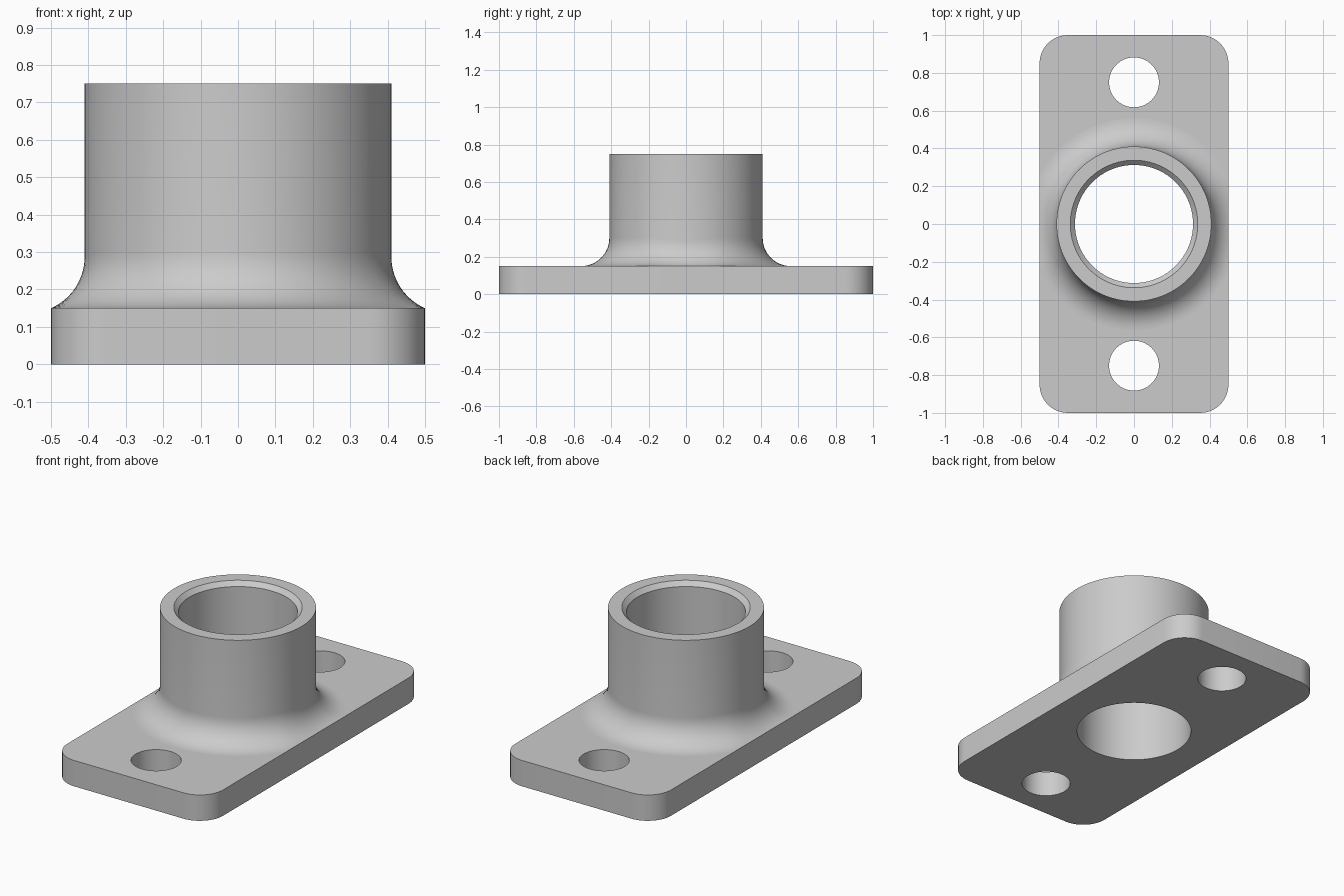
import bpy
import bmesh
from math import sin, cos, pi, sqrt, radians
from mathutils import Vector

if "Cube" in bpy.data.objects:
    bpy.data.objects.remove(bpy.data.objects["Cube"])

# Main sizes
HALF_W, HALF_L, CORNER = 0.5, 1.0, 0.15
PLATE_T, HEIGHT = 0.15, 0.75
OUTER_R, BORE_R, CHAMFER = 0.41, 0.3125, 0.025
FILLET = 0.15
HOLE_R, HOLE_Y = 0.132, 0.75
SEG, FILLET_STEPS = 96, 14

grey = bpy.data.materials.new("light grey metal")
grey.use_nodes = True
colour = (0.6, 0.6, 0.6, 1)
grey.diffuse_color = colour
grey.node_tree.nodes["Principled BSDF"].inputs["Base Color"].default_value = colour


def finish(bm, name):
    mesh = bpy.data.meshes.new(name)
    bm.to_mesh(mesh)
    bm.free()
    mesh.materials.append(grey)
    mesh.shade_smooth()
    mesh.set_sharp_from_angle(angle=radians(30))
    obj = bpy.data.objects.new(name, mesh)
    bpy.context.collection.objects.link(obj)
    return obj


def circle(r, cy=0.0, n=SEG):
    return [(r * cos(2 * pi * i / n), cy + r * sin(2 * pi * i / n)) for i in range(n)]


def rounded_rectangle(w, l, r, steps=12):
    pts = []
    for q, (sx, sy) in enumerate([(1, 1), (-1, 1), (-1, -1), (1, -1)]):
        for i in range(steps + 1):
            a = (q + i / steps) * pi / 2
            pts.append((sx * (w - r) + r * cos(a), sy * (l - r) + r * sin(a)))
    return pts


def bridge(bm, low, high):
    n = len(low)
    for j in range(n):
        k = (j + 1) % n
        bm.faces.new((low[j], low[k], high[k], high[j]))


# Base plate: rounded outline with the bore and two bolt holes
bm = bmesh.new()
outlines = [rounded_rectangle(HALF_W, HALF_L, CORNER), circle(BORE_R),
            circle(HOLE_R, HOLE_Y, 64), circle(HOLE_R, -HOLE_Y, 64)]
caps = {0.0: [], PLATE_T: []}
for outline in outlines:
    loops = []
    for z, edges in caps.items():
        verts = [bm.verts.new((x, y, z)) for x, y in outline]
        edges += [bm.edges.new((verts[i - 1], verts[i])) for i in range(len(verts))]
        loops.append(verts)
    bridge(bm, *loops)
for z, edges in caps.items():
    bmesh.ops.triangle_fill(bm, use_beauty=True, edges=edges,
                            normal=(0, 0, 1 if z else -1))
bmesh.ops.recalc_face_normals(bm, faces=bm.faces)
finish(bm, "base_plate")


# Collar: rolling-ball fillet that stays on the plate's side edges, then tube
def fillet_column(a):
    reach = OUTER_R + FILLET
    cx, cy = reach * cos(a), reach * sin(a)
    over = max(0.0, abs(cx) - HALF_W)
    rise = sqrt(FILLET ** 2 - over ** 2)
    centre = Vector((cx, cy, PLATE_T + rise))
    foot = Vector((-over if cx > 0 else over, 0, -rise)).normalized()
    wall = Vector((-cos(a), -sin(a), 0))
    angle = foot.angle(wall)
    column = []
    for i in range(FILLET_STEPS + 1):
        t = i / FILLET_STEPS
        d = (foot * sin((1 - t) * angle) + wall * sin(t * angle)) / sin(angle)
        column.append(centre + d * FILLET)
    return column


bm = bmesh.new()
columns = [fillet_column(2 * pi * j / SEG) for j in range(SEG)]
rings = [[bm.verts.new(c[i]) for c in columns] for i in range(FILLET_STEPS + 1)]
tube = [(OUTER_R, HEIGHT), (BORE_R + CHAMFER, HEIGHT),
        (BORE_R, HEIGHT - CHAMFER), (BORE_R, PLATE_T)]
for r, z in tube:
    rings.append([bm.verts.new((x, y, z)) for x, y in circle(r)])
for low, high in zip(rings, rings[1:]):
    bridge(bm, low, high)
finish(bm, "collar")
